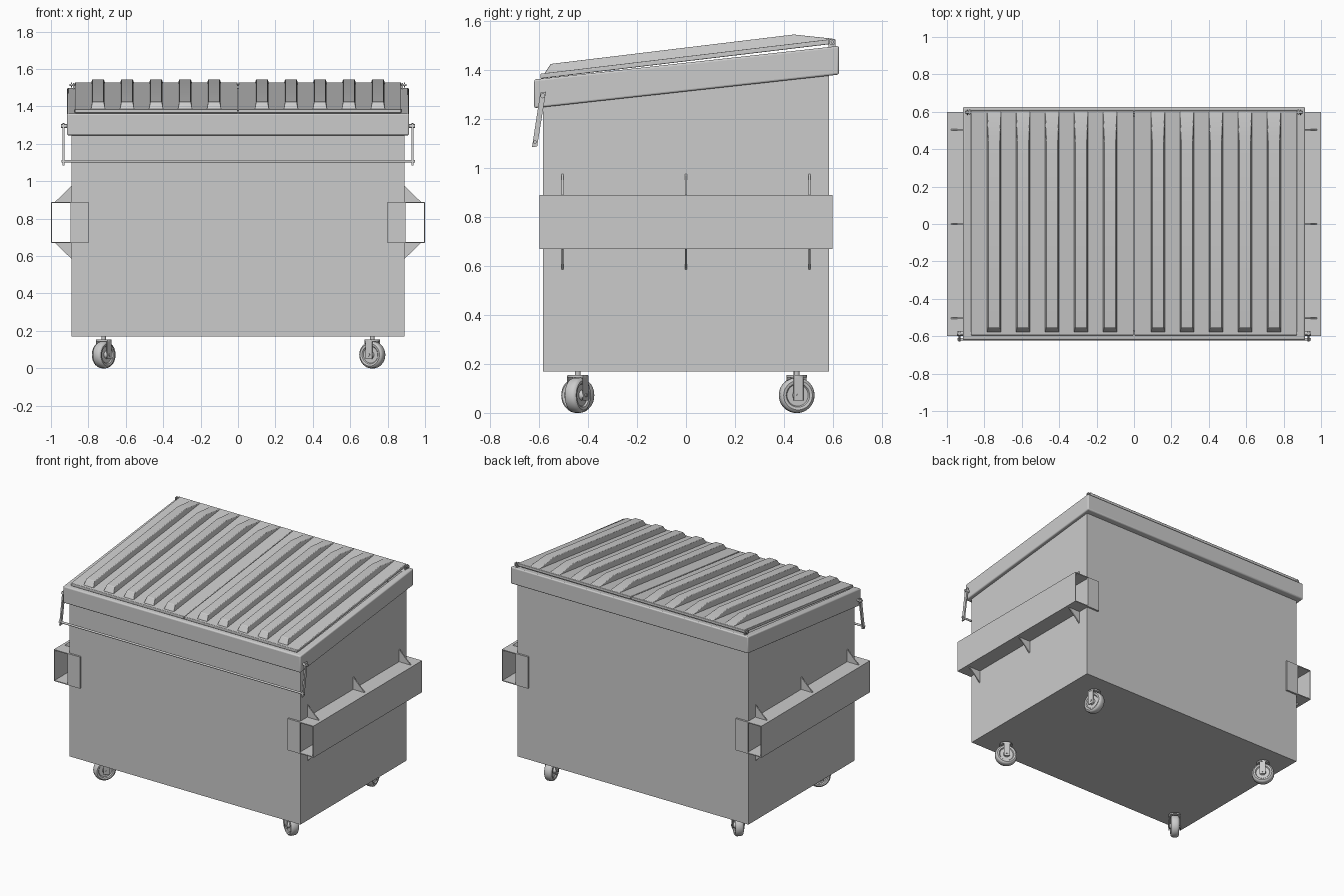
import bpy, bmesh, math
from mathutils import Vector, Matrix

if "Cube" in bpy.data.objects:
    bpy.data.objects.remove(bpy.data.objects["Cube"])


def loft(name, loops, caps=True, wrap=False, bevel=0, smooth=False, matrix=None):
    """Skin a list of equal-length closed loops."""
    bm = bmesh.new()
    rings = [[bm.verts.new(p) for p in loop] for loop in loops]
    n = len(rings[0])
    pairs = list(zip(rings, rings[1:])) + ([(rings[-1], rings[0])] if wrap else [])
    for a, b in pairs:
        for i in range(n):
            j = (i + 1) % n
            bm.faces.new((a[i], a[j], b[j], b[i]))
    if caps and not wrap:
        bm.faces.new(rings[0])
        bm.faces.new(rings[-1])
    bmesh.ops.recalc_face_normals(bm, faces=bm.faces)
    me = bpy.data.meshes.new(name)
    bm.to_mesh(me)
    bm.free()
    ob = bpy.data.objects.new(name, me)
    bpy.context.collection.objects.link(ob)
    if matrix:
        ob.matrix_world = matrix
    if bevel:
        m = ob.modifiers.new("bevel", 'BEVEL')
        m.width, m.segments = bevel, 3
    if smooth or bevel:
        bpy.ops.object.select_all(action='DESELECT')
        bpy.context.view_layer.objects.active = ob
        ob.select_set(True)
        bpy.ops.object.shade_smooth_by_angle(angle=math.radians(35))
    return ob


def rect(x0, x1, y0, y1, z, slope=0.0):
    return [(x, y, z + slope * y) for x, y in ((x0, y0), (x1, y0), (x1, y1), (x0, y1))]


def box(name, x0, x1, y0, y1, z0, z1, slope=0.0, **kw):
    return loft(name, [rect(x0, x1, y0, y1, z0, slope), rect(x0, x1, y0, y1, z1, slope)], **kw)


def rod(name, p, q, r, seg=16, matrix=None):
    p, q = Vector(p), Vector(q)
    rot = (q - p).to_track_quat('Z', 'Y')
    ring = [rot @ Vector((r * math.cos(a), r * math.sin(a), 0))
            for a in (2 * math.pi * i / seg for i in range(seg))]
    return loft(name, [[c + v for v in ring] for c in (p, q)], smooth=True, matrix=matrix)


# Hollow body with sloped open top
body = loft("body", [rect(-.89, .89, -.585, .585, .17), rect(-.89, .89, -.585, .585, 1.40, .11)])
bm = bmesh.new()
bm.from_mesh(body.data)
bm.faces.ensure_lookup_table()
bmesh.ops.delete(bm, geom=[max(bm.faces, key=lambda f: f.calc_center_median().z)], context='FACES_ONLY')
bm.to_mesh(body.data)
bm.free()
shell = body.modifiers.new("shell", 'SOLIDIFY')
shell.thickness, shell.offset = .01, -1

# Rim band around the top
outer, inner = (-.915, .915, -.62, .625), (-.865, .865, -.57, .575)
loft("rim", [rect(*outer, 1.313, .11), rect(*outer, 1.43, .11),
             rect(*inner, 1.43, .11), rect(*inner, 1.313, .11)], wrap=True, bevel=.008)

for s, side in ((-1, "left"), (1, "right")):
    # Lid half
    x0, x1 = sorted((s * .002, s * .872))
    box(side + "_lid", x0, x1, -.595, .607, 1.436, 1.456, .119, bevel=.004)

    # Raised lid ribs, steep at the front and tapered at the back
    for i in range(5):
        cx = s * (.128 + .155 * i)
        loops = []
        for y, h, w in ((-.577, .001, .038), (-.553, .035, .031), (.44, .037, .031), (.60, .001, .036)):
            z = 1.456 + .119 * y
            loops.append([(cx - .039, y, z - .006), (cx + .039, y, z - .006),
                          (cx + w, y, z + h), (cx - w, y, z + h)])
        loft(f"{side}_lid_rib_{i + 1}", loops, bevel=.003)

    # Fork pocket: top, bottom and outer plates, open at both ends
    def sbox(name, xa, xb, *rest):
        a, b = sorted((s * xa, s * xb))
        return box(f"{side}_{name}", a, b, *rest)
    sbox("pocket_top", .885, 1.0, -.598, .598, .884, .89)
    sbox("pocket_bottom", .885, 1.0, -.598, .598, .67, .676)
    sbox("pocket_outer", .994, 1.0, -.598, .598, .676, .884)
    sbox("pocket_front_plate", .80, .895, -.598, -.584, .67, .89)
    sbox("pocket_back_plate", .80, .895, .584, .598, .67, .89)

    # Triangular gussets above and below the pocket
    for y in (-.505, 0, .505):
        for z, d in ((.888, .092), (.672, -.092)):
            loft(f"{side}_gusset", [[(s * .885, yy, z), (s * .98, yy, z), (s * .885, yy, z + d)]
                                    for yy in (y - .004, y + .004)])

    # Swinging lock bar arm with pivot bolt
    arm = []
    for x in (.928, .938):
        arm.append([(s * x, -.595, 1.308), (s * x, -.572, 1.312),
                    (s * x, -.608, 1.088), (s * x, -.629, 1.085)])
    loft(side + "_bar_arm", arm)
    rod(side + "_arm_pivot", (s * .90, -.585, 1.295), (s * .946, -.585, 1.295), .01)

    # Hinge lug and washer
    sbox("hinge_lug", .874, .882, .583, .611, 1.47, 1.525)
    rod(side + "_hinge_washer", (s * .888, .597, 1.515), (s * .893, .597, 1.515), .013)

# Lock bar and hinge rod
rod("lock_bar", (-.945, -.617, 1.106), (.945, -.617, 1.106), .007)
rod("hinge_rod", (-.90, .597, 1.515), (.90, .597, 1.515), .006)

# Swivel casters, each turned to its own angle
half = [(.031, .001), (.031, .016), (.018, .021), (.018, .044), (.025, .049), (.027, .060), (.022, .068), (.013, .072)]
profile = [(-x, r) for x, r in half] + half[::-1]
for name, x, y, deg in (("front_left", -.718, -.442, -37), ("front_right", .718, -.442, 60),
                        ("back_right", .718, .452, 12), ("back_left", -.718, .452, 45)):
    m = Matrix.Translation((x, y, 0)) @ Matrix.Rotation(math.radians(deg), 4, 'Z')
    wheel = [[(px, r * math.cos(a), .072 + r * math.sin(a))
              for a in (2 * math.pi * k / 32 for k in range(32))] for px, r in profile]
    loft(name + "_wheel", wheel, smooth=True, matrix=m)
    for s in (-1, 1):
        a, b = sorted((s * .033, s * .039))
        box(name + "_fork_leg", a, b, -.02, .02, .05, .153, matrix=m, bevel=.002)
    rod(name + "_axle", (-.043, 0, .072), (.043, 0, .072), .008, matrix=m)
    rod(name + "_fork_crown", (0, 0, .144), (0, 0, .154), .042, 24, matrix=m)
    rod(name + "_stem", (0, 0, .15), (0, 0, .172), .012, matrix=m)
